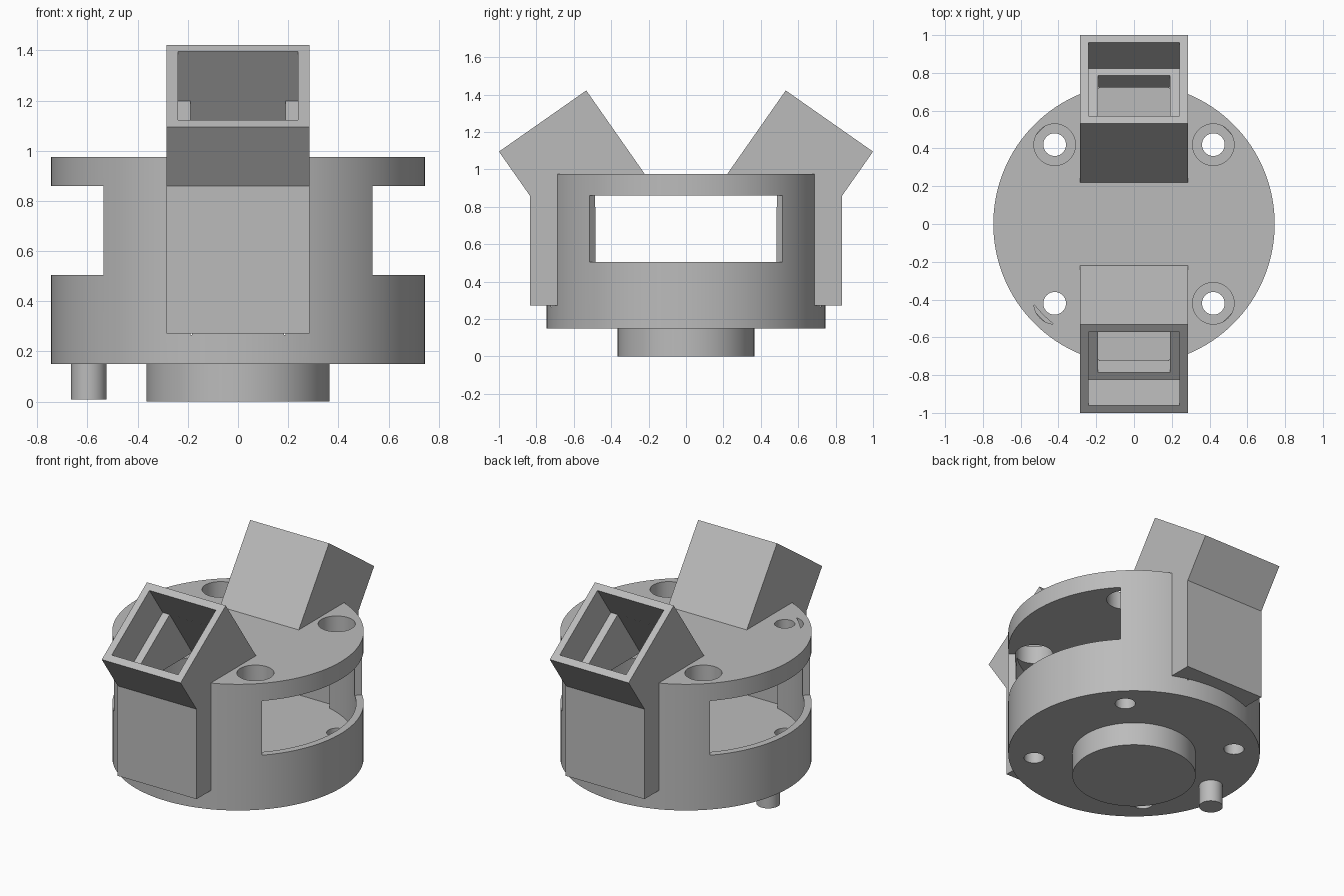
import bpy
import bmesh
import math
from mathutils import Vector

cube = bpy.data.objects.get("Cube")
if cube:
    bpy.data.objects.remove(cube, do_unlink=True)

grey = bpy.data.materials.new("plain grey")
grey.use_nodes = True
COLOUR = (0.5, 0.5, 0.5, 1)
grey.diffuse_color = COLOUR
grey.node_tree.nodes["Principled BSDF"].inputs["Base Color"].default_value = COLOUR


def prism(name, base, offset):
    """Closed solid made by sweeping a polygon along an offset."""
    bm = bmesh.new()
    face = bm.faces.new([bm.verts.new(p) for p in base])
    swept = bmesh.ops.extrude_face_region(bm, geom=[face], use_keep_orig=True)
    verts = [g for g in swept["geom"] if isinstance(g, bmesh.types.BMVert)]
    bmesh.ops.translate(bm, verts=verts, vec=offset)
    bmesh.ops.recalc_face_normals(bm, faces=bm.faces)
    mesh = bpy.data.meshes.new(name)
    bm.to_mesh(mesh)
    bm.free()
    mesh.materials.append(grey)
    obj = bpy.data.objects.new(name, mesh)
    bpy.context.collection.objects.link(obj)
    return obj


def cylinder(name, radius, z0, z1, x=0, y=0, sides=128):
    angles = [2 * math.pi * i / sides for i in range(sides)]
    ring = [(x + radius * math.cos(a), y + radius * math.sin(a), z0) for a in angles]
    return prism(name, ring, (0, 0, z1 - z0))


def side_profile(name, points, half_width, side):
    """Profile in depth and height, swept across the width."""
    base = [(-half_width, side * y, z) for y, z in points]
    return prism(name, base, (2 * half_width, 0, 0))


def boolean(target, tool, operation):
    mod = target.modifiers.new(tool.name, "BOOLEAN")
    mod.operation = operation
    mod.solver = "EXACT"
    mod.object = tool
    bpy.context.view_layer.objects.active = target
    bpy.ops.object.modifier_apply(modifier=mod.name)
    bpy.data.objects.remove(tool, do_unlink=True)


# Round housing
TOP, CEILING, SILL, FLOOR, BASE = 0.975, 0.86, 0.505, 0.265, 0.15
housing = cylinder("housing", 0.745, BASE, TOP)

# Chute frame: outer lip corner, direction along the tube, direction across it
lip = Vector((1.0, 1.095))
tilt = math.radians(35)
along = Vector((math.sin(tilt), math.cos(tilt)))
across = Vector((-along.y, along.x))


def tube(a, d):
    return tuple(lip + across * a + along * d)


# Chute bodies, front and back
for side in (-1, 1):
    outline = [(0.835, 0.272), (0.835, CEILING), tube(0, 0), tube(0.57, 0),
               (0.14, CEILING), (0.14, 0.272)]
    boolean(housing, side_profile("chute", outline, 0.285, side), "UNION")

# Round cavity
boolean(housing, cylinder("cavity", 0.70, FLOOR, CEILING), "DIFFERENCE")

for side in (-1, 1):
    # Quarter-turn side windows
    wedge = [(0.02 * side, 0, SILL), (side, 0.98, SILL), (side, -0.98, SILL)]
    boolean(housing, prism("window", wedge, (0, 0, CEILING - SILL)), "DIFFERENCE")
    # Square pocket in the chute mouth
    pocket = [tube(0.047, 0.1), tube(0.523, 0.1), tube(0.523, -0.24), tube(0.047, -0.24)]
    boolean(housing, side_profile("pocket", pocket, 0.24, side), "DIFFERENCE")
    # Narrower channel leading into the cavity
    channel = [tube(0.095, -0.2), (0.722, CEILING), (0.722, FLOOR), (0.2, FLOOR),
               (0.2, CEILING), tube(0.523, -0.2)]
    boolean(housing, side_profile("channel", channel, 0.19, side), "DIFFERENCE")

# Screw holes in the floor, with wide access holes above three of them
HOLE = 0.42
for x in (-HOLE, HOLE):
    for y in (-HOLE, HOLE):
        boolean(housing, cylinder("screw_hole", 0.06, 0.1, 0.4, x, y, 48), "DIFFERENCE")
        radius = 0.06 if x < 0 and y < 0 else 0.11
        boolean(housing, cylinder("access_hole", radius, 0.8, 1.0, x, y, 48), "DIFFERENCE")

# Crescent slit beside the narrow hole
centre = Vector((-HOLE, -HOLE))
heading = math.radians(225)
slit = []
for i in range(13):
    a = heading - 0.73 + 1.46 * i / 12
    slit.append((centre.x + 0.11 * math.cos(a), centre.y + 0.11 * math.sin(a), 0.8))
for i in range(1, 8):
    a = heading + 0.108 - 0.216 * i / 8
    slit.append((0.68 * math.cos(a), 0.68 * math.sin(a), 0.8))
boolean(housing, prism("slit", slit, (0, 0, 0.2)), "DIFFERENCE")

# Spigot and locating pin underneath
spigot = cylinder("spigot", 0.365, 0, BASE + 0.01)
pin = cylinder("locating_pin", 0.07, 0.008, BASE + 0.01, -0.595, 0, 48)

# Smooth round walls, crisp edges
bpy.ops.object.select_all(action="DESELECT")
for obj in (housing, spigot, pin):
    obj.select_set(True)
bpy.context.view_layer.objects.active = housing
bpy.ops.object.shade_smooth_by_angle(angle=math.radians(30))
